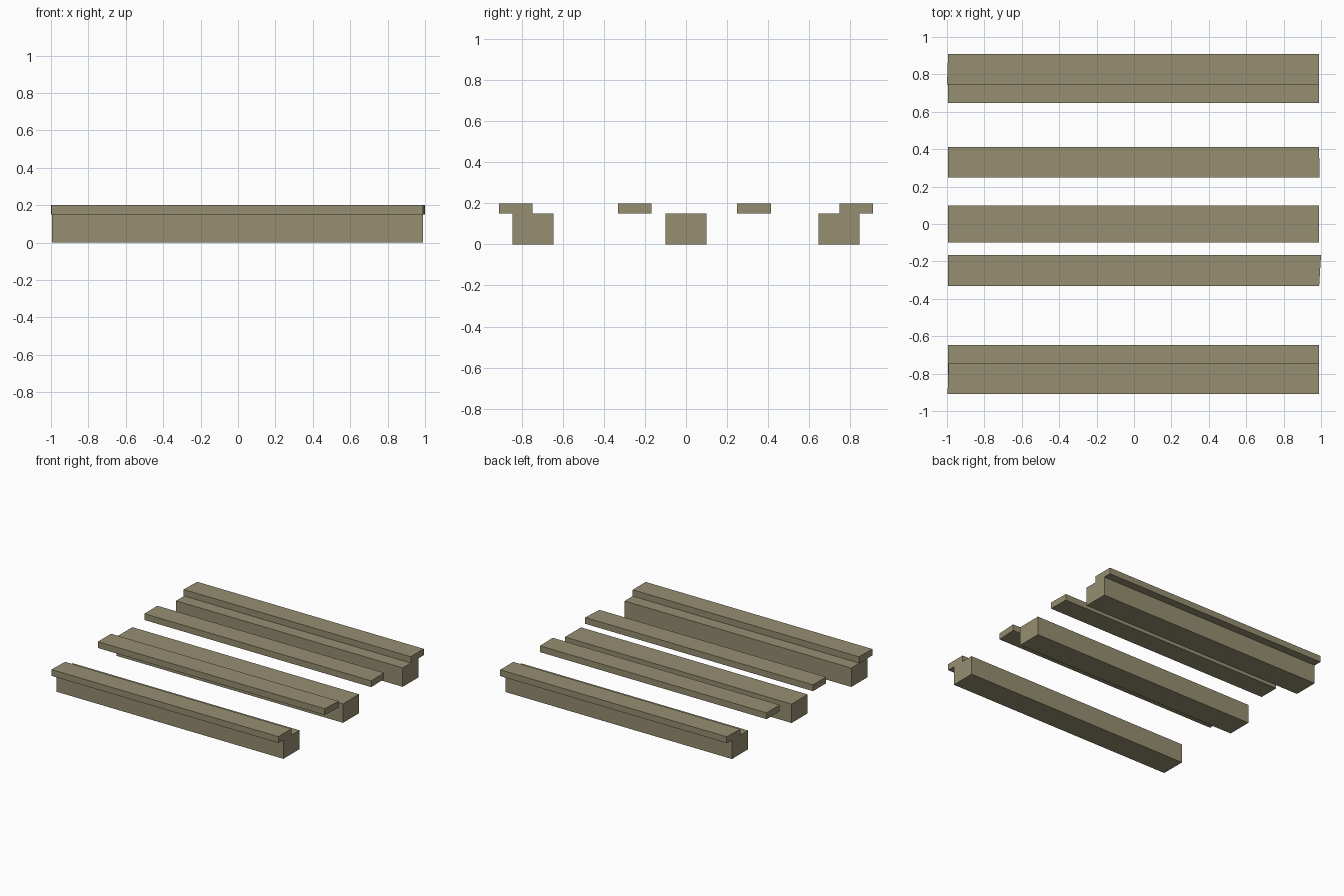
import bpy, bmesh

if "Cube" in bpy.data.objects:
    bpy.data.objects.remove(bpy.data.objects["Cube"])

wood = bpy.data.materials.new("weathered wood")
wood.diffuse_color = (0.305, 0.271, 0.165, 1)
wood.use_nodes = True
wood.node_tree.nodes["Principled BSDF"].inputs["Base Color"].default_value = wood.diffuse_color


def plank(name, y0, y1, z0, z1, left=(-0.995, -0.995), right=(0.99, 0.99)):
    """Box along x; left/right give end positions at y0 and y1 (uneven cuts)."""
    bm = bmesh.new()
    bmesh.ops.create_cube(bm, size=1)
    for v in bm.verts:
        far = v.co.y > 0
        x = (right if v.co.x > 0 else left)[far]
        v.co = (x, y1 if far else y0, z1 if v.co.z > 0 else z0)
    me = bpy.data.meshes.new(name)
    bm.to_mesh(me)
    bm.free()
    me.materials.append(wood)
    bpy.context.collection.objects.link(bpy.data.objects.new(name, me))


# Three thick bearer beams
for name, y in (("front_beam", -0.746), ("middle_beam", 0), ("back_beam", 0.746)):
    plank(name, y - 0.1, y + 0.1, 0, 0.15)

# Four thin slats with slightly uneven ends
plank("front_slat", -0.91, -0.747, 0.15, 0.2, left=(-0.997, -0.991))
plank("inner_front_slat", -0.331, -0.167, 0.15, 0.2, right=(0.99, 1.0))
plank("inner_back_slat", 0.249, 0.413, 0.15, 0.2, right=(0.993, 0.989))
plank("back_slat", 0.747, 0.91, 0.15, 0.2, left=(-1.0, -0.994))
